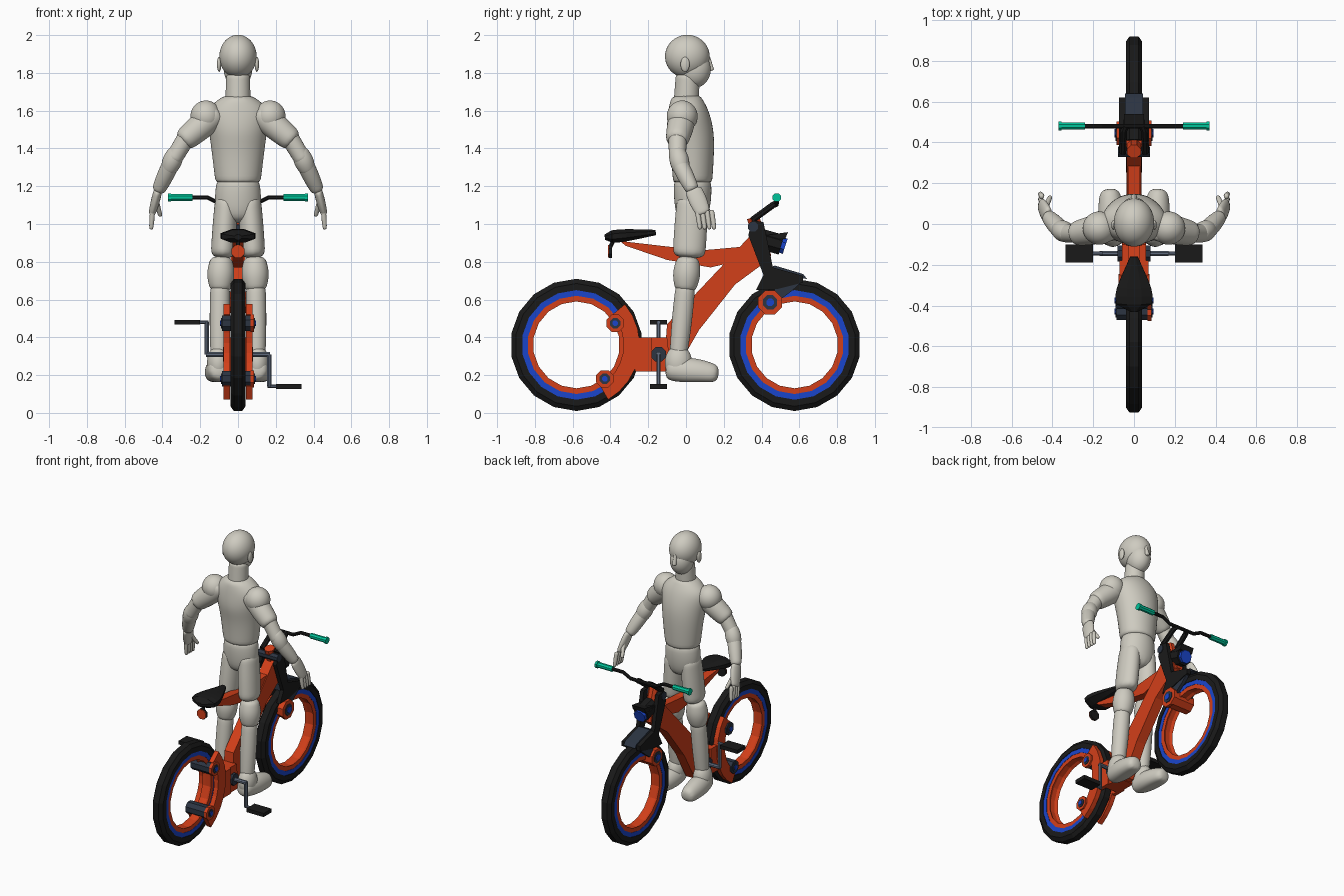
import bpy, bmesh, math
from mathutils import Vector

default_cube = bpy.data.objects.get("Cube")
if default_cube:
    bpy.data.objects.remove(default_cube, do_unlink=True)


def material(name, red, green, blue):
    colour = (red, green, blue, 1)
    mat = bpy.data.materials.new(name)
    mat.use_nodes = True
    mat.diffuse_color = colour
    mat.node_tree.nodes["Principled BSDF"].inputs["Base Color"].default_value = colour
    return mat


CLAY = material("warm grey", .62, .6, .53)
ORANGE = material("orange red", .65, .05, .01)
BLACK = material("black", .01, .01, .01)
BLUE = material("blue", .01, .06, .6)
SLATE = material("dark slate", .025, .035, .055)
STEEL = material("steel grey", .12, .15, .21)
TEAL = material("teal", 0, .55, .32)


def finish(name, bm, mat, smooth=False):
    bmesh.ops.recalc_face_normals(bm, faces=bm.faces)
    mesh = bpy.data.meshes.new(name)
    bm.to_mesh(mesh)
    bm.free()
    mesh.materials.append(mat)
    ob = bpy.data.objects.new(name, mesh)
    bpy.context.collection.objects.link(ob)
    if smooth:
        mesh.polygons.foreach_set("use_smooth", [True] * len(mesh.polygons))
        rounding = ob.modifiers.new("Round", "SUBSURF")
        rounding.levels = rounding.render_levels = 2


def bridge(bm, first, second):
    for k in range(len(first)):
        bm.faces.new((first[k - 1], first[k], second[k], second[k - 1]))


def loft(name, mat, rings, sides=10, smooth=False, floor=0):
    """Skin oval rings (centre, width radius, depth radius) along their path."""
    bm = bmesh.new()
    centres = [Vector(ring[0]) for ring in rings]
    along = (centres[-1] - centres[0]).normalized()
    ref = Vector((0, 0, 1)) if abs(along.y) > .8 else Vector((0, 1, 0))
    loops = []
    for i, (_, wide, deep) in enumerate(rings):
        ahead = centres[min(i + 1, len(rings) - 1)] - centres[max(i - 1, 0)]
        across = ref.cross(ahead).normalized()
        upward = ahead.normalized().cross(across)
        loop = []
        for k in range(sides):
            angle = math.tau * (k + .5) / sides
            point = centres[i] + across * math.cos(angle) * wide + upward * math.sin(angle) * deep
            point.z = max(point.z, floor)
            loop.append(bm.verts.new(point))
        if loops:
            bridge(bm, loops[-1], loop)
        loops.append(loop)
    bm.faces.new(loops[0])
    bm.faces.new(loops[-1])
    finish(name, bm, mat, smooth)


def rod(name, mat, radius, *points):
    loft(name, mat, [(point, radius, radius) for point in points], 8)


def cross_rod(name, mat, radius, start, end, y, z):
    """Straight rod parallel to the axles."""
    rod(name, mat, radius, (start, y, z), (end, y, z))


def limb(name, start, end, radius, tip, bulge=0, depth=1, floor=0):
    """Soft tapering limb that swells by bulge halfway along."""
    start, end = Vector(start), Vector(end)
    rings = []
    for i in range(6):
        t = i / 5
        wide = 1.05 * (radius + (tip - radius) * t + bulge * math.sin(math.pi * t))
        rings.append((start.lerp(end, t), wide, wide * depth))
    loft(name, CLAY, rings, 10, True, floor)


def ball(name, centre, radii):
    bm = bmesh.new()
    bmesh.ops.create_uvsphere(bm, u_segments=16, v_segments=10, radius=1)
    bmesh.ops.scale(bm, vec=radii, verts=bm.verts)
    bmesh.ops.translate(bm, vec=centre, verts=bm.verts)
    finish(name, bm, CLAY, True)


def plate(name, mat, inner, outer, *outline):
    """Side outline of (y, z) points extruded between two x positions."""
    bm = bmesh.new()
    loops = [[bm.verts.new((x, y, z)) for y, z in outline] for x in (inner, outer)]
    bridge(bm, *loops)
    for loop in loops:
        bm.faces.new(loop)
    finish(name, bm, mat)


def arc(y, radius, start, end, steps=8):
    """Points on a circle about a wheel axle, angles in degrees."""
    angles = [math.radians(start + (end - start) * i / steps) for i in range(steps + 1)]
    return [(y + radius * math.cos(a), AXLE + radius * math.sin(a)) for a in angles]


def hoop(name, mat, y, *half):
    """Mirror a (x, radius) half section and turn it about the axle."""
    bm = bmesh.new()
    section = list(half) + [(-x, radius) for x, radius in reversed(half)]
    rows = [[bm.verts.new((x, *point)) for point in arc(y, radius, 90, 430, 17)]
            for x, radius in section]
    for i in range(len(rows)):
        bridge(bm, rows[i - 1], rows[i])
    finish(name, bm, mat)


# Hubless wheels
AXLE = .36
REAR, FRONT = -.58, .575
for end, y in (("rear", REAR), ("front", FRONT)):
    hoop(end + "_tyre", BLACK, y, (.04, .29), (.04, .325), (.022, .35))
    hoop(end + "_rim_band", BLUE, y, (.036, .26), (.036, .3))
    hoop(end + "_inner_rim", ORANGE, y, (.015, .24), (.034, .23), (.034, .268), (.015, .25))

# Frame
plate("main_beam", ORANGE, -.036, .036,
      (-.12, .22), (-.1, .47), (.07, .65), (.24, .83), (.36, .96), (.42, .95),
      (.45, .82), (.26, .68), (.07, .44), (-.05, .23))
plate("seat_beam", ORANGE, -.03, .03,
      (-.35, .91), (.08, .86), (.3, .88), (.26, .8), (.13, .77), (-.1, .81), (-.32, .885))
plate("bracket_block", ORANGE, -.06, .06, (-.23, .22), (-.23, .4), (-.1, .4), (-.08, .22))
for side in (-1, 1):
    plate("rear_wheel_clip", ORANGE, side * .043, side * .076,
          *arc(REAR, .335, -60, 40), *arc(REAR, .25, 40, -60))
    plate("clip_web", ORANGE, side * .043, side * .07,
          (-.27, .22), (-.26, .4), (-.18, .4), (-.18, .22))

# Rollers that hold the rims
for name, shell, size, y, z in (("upper", SLATE, .045, -.375, .475),
                                ("lower", SLATE, .045, -.43, .18),
                                ("front", ORANGE, .062, .445, .585)):
    cross_rod(name + "_roller", shell, size, -.085, .07, y, z)
    cross_rod(name + "_roller_cap", ORANGE, size * 1.1, .065, .086, y, z)
    for side in (-1, 1):
        cross_rod(name + "_roller_ring", SLATE, size * .66, side * .08, side * .09, y, z)
        cross_rod(name + "_roller_hub", BLUE, size * .35, side * .08, side * .095, y, z)

# Fork, handlebar and mudguard
BAR_Y, BAR_Z = .48, 1.14
for side in (-1, 1):
    plate("fork_blade", BLACK, side * .045, side * .073,
          (.33, .94), (.35, 1.02), (.41, 1.01), (.46, .77), (.62, .725), (.62, .69),
          (.48, .655), (.37, .65), (.41, .73))
    plate("fork_lower_plate", SLATE, side * .045, side * .068,
          (.46, .7), (.62, .7), (.56, .645), (.48, .585))
    rod("stem_arm", BLACK, .018, (side * .055, .35, 1.02), (side * .05, .46, 1.1),
        (side * .04, BAR_Y, 1.11))
    rod("handlebar_side", BLACK, .012, (0, BAR_Y, 1.11), (side * .1, BAR_Y, 1.11),
        (side * .16, BAR_Y, BAR_Z), (side * .26, BAR_Y, BAR_Z))
    cross_rod("grip", TEAL, .019, side * .24, side * .36, BAR_Y, BAR_Z)
    cross_rod("grip_end", TEAL, .024, side * .355, side * .37, BAR_Y, BAR_Z)
plate("mudguard", SLATE, -.045, .045, (.42, .76), (.47, .78), (.62, .735), (.64, .71), (.42, .715))
cross_rod("fork_pivot", SLATE, .028, -.078, .078, .355, .985)
rod("head_tube", ORANGE, .036, (0, .42, .82), (0, .355, 1.035))

# Headlamp
rod("lamp_body", BLACK, .058, (0, .4, .92), (0, .505, .89))
rod("lamp_lens", BLUE, .045, (0, .5, .89), (0, .525, .882))
plate("lamp_hood", BLACK, -.05, .05, (.42, .94), (.54, .957), (.525, .92), (.43, .92))

# Saddle, widest near its back, and tail lamp
saddle = []
for i in range(8):
    t = i / 7
    wide = .02 + .08 * math.sin(math.pi * math.sqrt(t))
    saddle.append(((0, -.43 + .27 * t, .93 + .025 * t), wide, .01 + wide * .27))
loft("saddle", BLACK, saddle, 8)
rod("tail_lamp_body", BLACK, .038, (0, -.408, .855), (0, -.393, .855))
rod("tail_lamp_lens", ORANGE, .036, (0, -.413, .855), (0, -.406, .855))
rod("tail_lamp_bracket", BLACK, .012, (0, -.4, .88), (0, -.38, .92))

# Cranks and pedals
CRANK_Y, CRANK_Z = -.145, .31
cross_rod("crank_axle", STEEL, .014, -.17, .17, CRANK_Y, CRANK_Z)
for side in (-1, 1):
    tip = CRANK_Z - side * .17
    cross_rod("crank_bearing", SLATE, .042, side * .055, side * .08, CRANK_Y, CRANK_Z)
    rod("crank_arm", STEEL, .012, (side * .165, CRANK_Y, CRANK_Z), (side * .165, CRANK_Y, tip))
    cross_rod("pedal_axle", STEEL, .01, side * .155, side * .21, CRANK_Y, tip)
    low, high = tip - .013, tip + .013
    plate("pedal", BLACK, side * .2, side * .335,
          (-.19, low), (-.1, low), (-.1, high), (-.19, high))


def trunk(name, *rows):
    """Body section from rows of height, y centre, half width, half depth."""
    loft(name, CLAY, [((0, y, z), wide, deep) for z, y, wide, deep in rows], 14, True)


# Rider: head, neck and trunk
ball("cranium", (0, .007, 1.887), (.103, .123, .116))
ball("jaw", (0, .045, 1.82), (.078, .09, .1))
limb("nose", (0, .115, 1.89), (0, .135, 1.81), .01, .016)
limb("neck", (0, 0, 1.62), (0, .01, 1.8), .068, .064)
trunk("shirt", (1.685, 0, .07, .075), (1.65, 0, .12, .09), (1.6, .01, .175, .11),
      (1.5, .02, .16, .13), (1.4, .035, .145, .12), (1.23, .035, .125, .108), (1.215, .035, .12, .105))
trunk("hips", (1.25, .035, .11, .095), (1.2, .035, .122, .105), (1.1, .035, .13, .1), (1, .03, .09, .075))

for s, side in ((-1, "right_"), (1, "left_")):
    # Ear, sleeve and arm
    ball(side + "ear", (s * .1, -.005, 1.845), (.012, .025, .04))
    ball(side + "shoulder", (s * .17, -.02, 1.57), (.085, .085, .085))
    limb(side + "sleeve", (s * .1, -.01, 1.6), (s * .3, -.05, 1.43), .07, .058, .008)
    limb(side + "upper_arm", (s * .26, -.045, 1.48), (s * .35, -.045, 1.33), .05, .045)
    limb(side + "elbow", (s * .32, -.05, 1.4), (s * .375, -.02, 1.27), .036, .036, .017)
    limb(side + "forearm", (s * .35, -.04, 1.33), (s * .425, .04, 1.17), .045, .034, .005)

    # Hand with four fingers and a thumb
    limb(side + "palm", (s * .42, .035, 1.19), (s * .456, .095, 1.05), .022, .018, .004, 2)
    for i in range(4):
        y = .06 + i * .025
        limb(side + "finger", (s * .452, y, 1.075), (s * .46, y + .015, .97), .013, .01, .002)
    limb(side + "thumb", (s * .435, .08, 1.13), (s * .41, .135, 1.04), .015, .011)

    # Trouser leg, knee, shin and shoe
    limb(side + "thigh", (s * .06, .035, 1.15), (s * .082, .015, .815), .06, .064, .003, 1.35)
    limb(side + "knee", (s * .088, .012, .83), (s * .094, -.005, .64), .053, .05, .022)
    limb(side + "shin", (s * .094, 0, .7), (s * .1, -.045, .26), .052, .044, .006)
    ball(side + "heel", (s * .104, -.04, .265), (.062, .075, .095))
    limb(side + "shoe", (s * .1, -.11, .235), (s * .12, .175, .2), .05, .045, .02, 1.1, .163)
